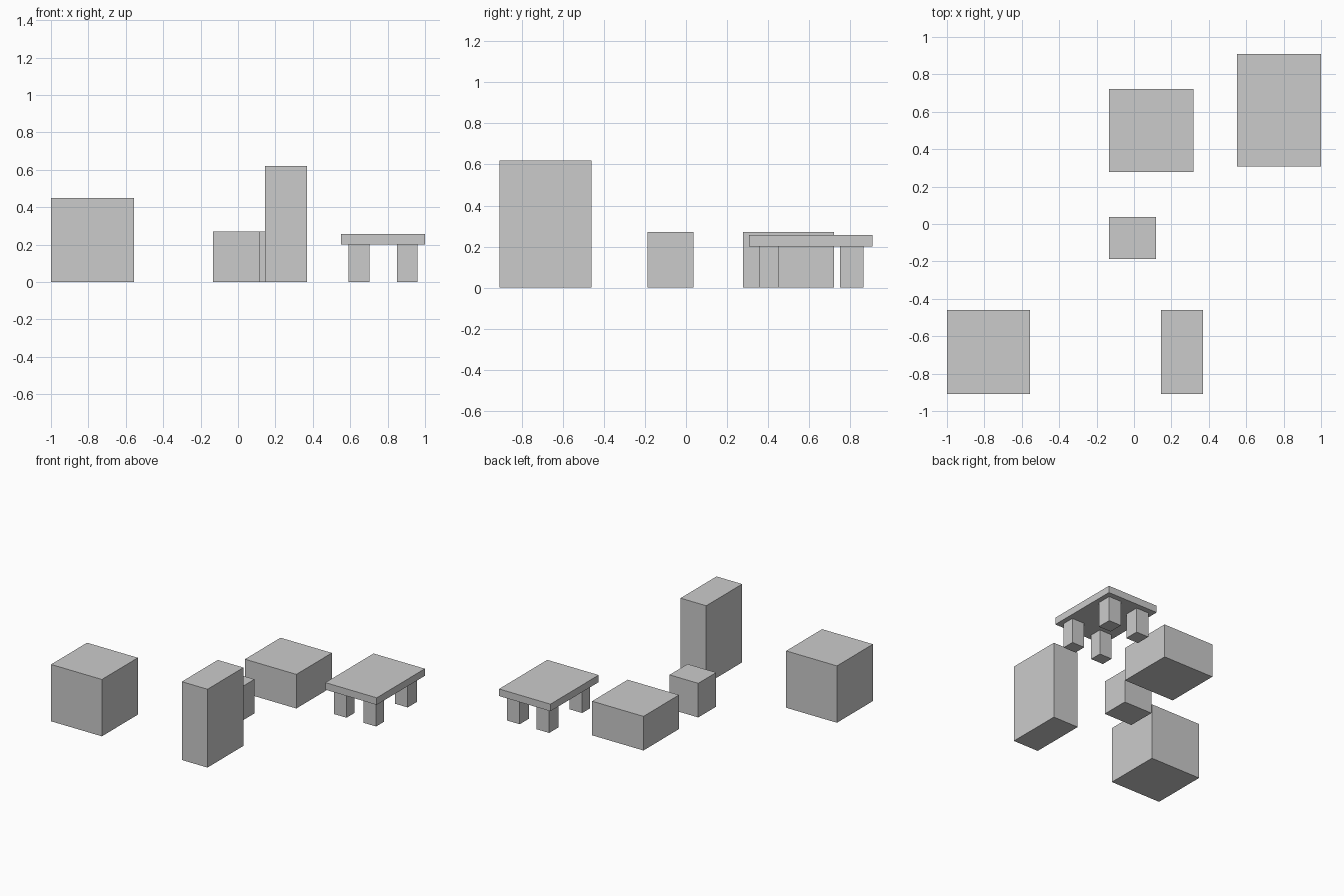
import bpy

if "Cube" in bpy.data.objects:
    bpy.data.objects.remove(bpy.data.objects["Cube"])


def box(name, x0, x1, y0, y1, z0, z1):
    bpy.ops.mesh.primitive_cube_add(
        size=1, location=((x0 + x1) / 2, (y0 + y1) / 2, (z0 + z1) / 2))
    ob = bpy.context.object
    ob.name = name
    ob.scale = (x1 - x0, y1 - y0, z1 - z0)
    bpy.ops.object.transform_apply(location=False, rotation=False, scale=True)
    return ob


# Free-standing blocks
box("large_block", -1.0, -0.555, -0.91, -0.46, 0, 0.45)
box("tall_block", 0.145, 0.37, -0.91, -0.46, 0, 0.62)
box("small_block", -0.133, 0.118, -0.188, 0.037, 0, 0.27)
box("low_block", -0.133, 0.317, 0.277, 0.722, 0, 0.27)

# Table top
box("table_top", 0.55, 1.0, 0.307, 0.91, 0.2, 0.256)

# Table legs
for side, x0, x1 in (("left", 0.592, 0.702), ("right", 0.85, 0.961)):
    for end, y0, y1 in (("front", 0.355, 0.453), ("back", 0.75, 0.866)):
        box(f"table_leg_{end}_{side}", x0, x1, y0, y1, 0, 0.2)
